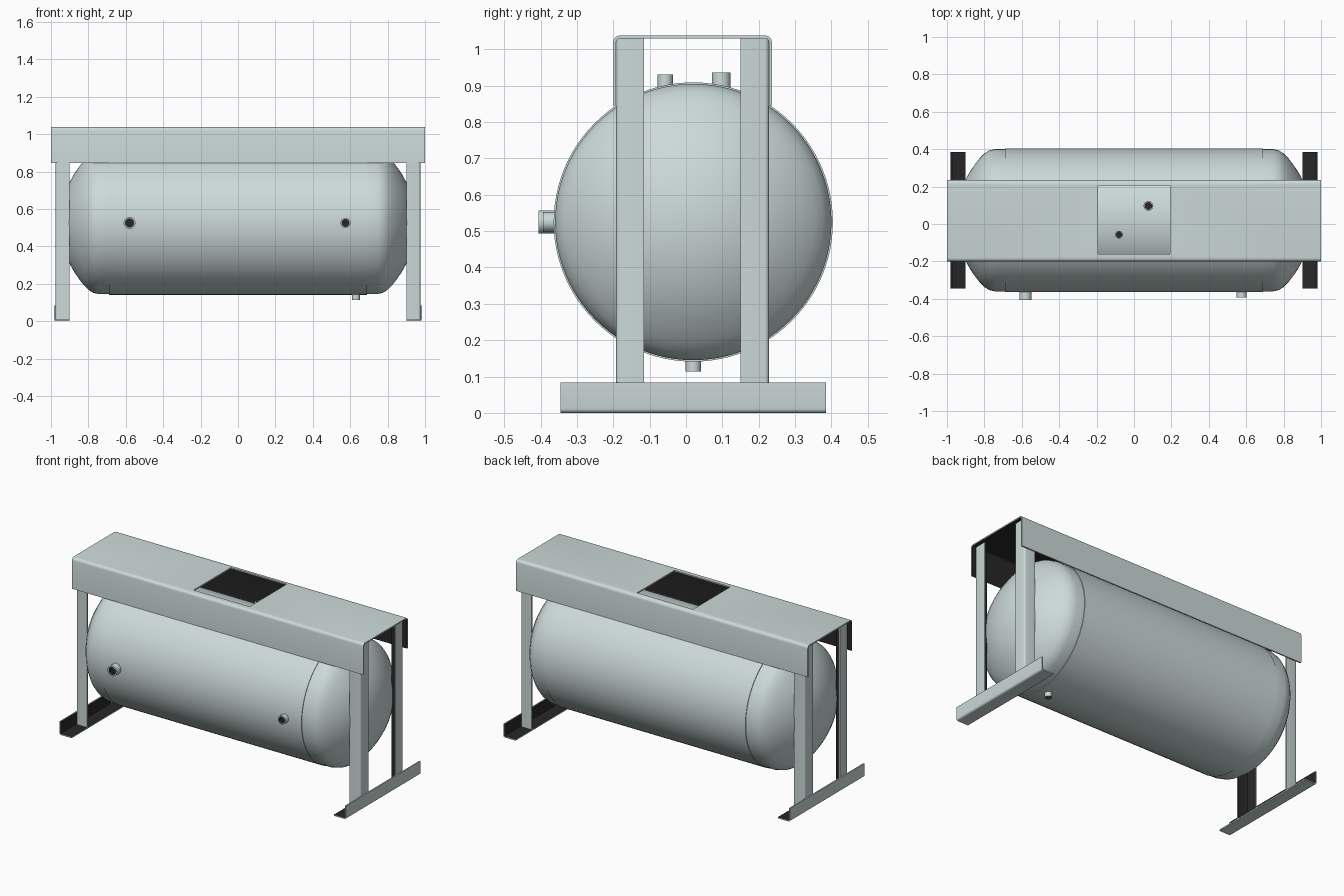
import bpy, bmesh, math
from mathutils import Vector

if "Cube" in bpy.data.objects:
    bpy.data.objects.remove(bpy.data.objects["Cube"])


def make_material(name, colour):
    m = bpy.data.materials.new(name)
    m.diffuse_color = (*colour, 1)
    m.use_nodes = True
    m.node_tree.nodes["Principled BSDF"].inputs["Base Color"].default_value = m.diffuse_color
    return m


STEEL = make_material("pale grey green steel", (0.60, 0.70, 0.69))
DARK = make_material("dark inner surface", (0.02, 0.02, 0.02))


def finish(name, bm, angle=35):
    bmesh.ops.recalc_face_normals(bm, faces=bm.faces)
    me = bpy.data.meshes.new(name)
    bm.to_mesh(me)
    bm.free()
    ob = bpy.data.objects.new(name, me)
    bpy.context.collection.objects.link(ob)
    me.materials.append(STEEL)
    me.materials.append(DARK)
    bpy.ops.object.select_all(action='DESELECT')
    ob.select_set(True)
    bpy.context.view_layer.objects.active = ob
    bpy.ops.object.shade_smooth_by_angle(angle=math.radians(angle))
    return ob


def bent_sheet(name, path, radius, t, place, a, b, steps=4):
    """Folded sheet: right-angled path, rounded bends, extruded from a to b.
    The side facing into the fold is dark."""
    p = [Vector(q) for q in path]
    d = [(p[i + 1] - p[i]).normalized() for i in range(len(p) - 1)]
    outer, inner = [p[0]], [p[0] + t * d[1]]
    for i in range(1, len(p) - 1):
        d1, d2 = d[i - 1], d[i]
        c = p[i] - radius * d1 + radius * d2
        for k in range(steps + 1):
            th = math.pi / 2 * k / steps
            v = d1 * math.sin(th) - d2 * math.cos(th)
            outer.append(c + radius * v)
            inner.append(c + (radius - t) * v)
    outer.append(p[-1])
    inner.append(p[-1] - t * d[-2])
    ring = outer + inner[::-1]
    n, m = len(ring), len(outer)
    bm = bmesh.new()
    lo = [bm.verts.new(place(q.x, q.y, a)) for q in ring]
    hi = [bm.verts.new(place(q.x, q.y, b)) for q in ring]
    for i in range(n):
        j = (i + 1) % n
        f = bm.faces.new((lo[i], lo[j], hi[j], hi[i]))
        f.material_index = 1 if m <= i < n - 1 else 0
    for vs in (lo, hi):     # sheet ends, one quad per step
        for i in range(m - 1):
            bm.faces.new((vs[i], vs[i + 1], vs[n - 2 - i], vs[n - 1 - i]))
    return finish(name, bm)


def lathe(name, profile, origin, direction, segs, dark_from=999):
    """Revolve (radius, height) points about a direction."""
    rot = Vector(direction).to_track_quat('Z', 'Y').to_matrix()
    bm = bmesh.new()
    rings = []
    for r, h in profile:
        cnt = 1 if r == 0 else segs
        rings.append([bm.verts.new(Vector(origin) + rot @ Vector((
            r * math.cos(2 * math.pi * k / segs),
            r * math.sin(2 * math.pi * k / segs), h))) for k in range(cnt)])
    for i, (A, B) in enumerate(zip(rings, rings[1:])):
        for k in range(segs):
            j = (k + 1) % segs
            if len(A) == 1:
                vs = (A[0], B[j], B[k])
            elif len(B) == 1:
                vs = (A[k], A[j], B[0])
            else:
                vs = (A[k], A[j], B[j], B[k])
            bm.faces.new(vs).material_index = 1 if i >= dark_from else 0
    return finish(name, bm)


# Tank: shell stands slightly proud of the two dished heads
CY, CZ, R = 0.02, 0.525, 0.384
lathe("tank_shell", [(0, -0.69), (R, -0.69), (R, 0.69), (0, 0.69)],
      (0, CY, CZ), (1, 0, 0), 96)
knuckle = [(0.380, 0.68), (0.380, 0.745), (0.373, 0.775), (0.357, 0.80),
           (0.332, 0.825)]
crown = [(r, 0.45 + math.sqrt(0.25 - r * r))
         for r in (0.30, 0.26, 0.22, 0.17, 0.12, 0.06, 0)]
for side, s in (("left", -1), ("right", 1)):
    lathe(side + "_tank_head", knuckle + crown, (0, CY, CZ), (s, 0, 0), 96)


# Open pipe fittings: name, tip position, direction, radius
for name, tip, way, r in (
        ("front_left_fitting", (-0.58, -0.405, CZ), (0, -1, 0), 0.032),
        ("front_right_fitting", (0.575, -0.393, CZ), (0, -1, 0), 0.027),
        ("top_small_fitting", (-0.08, -0.057, 0.93), (0, 0, 1), 0.021),
        ("top_large_fitting", (0.077, 0.097, 0.936), (0, 0, 1), 0.026),
        ("drain_fitting", (0.63, CY, 0.114), (0, 0, -1), 0.021)):
    lathe(name, [(r, -0.06), (r, 0), (r * 0.72, 0), (r * 0.72, -0.02),
                 (0, -0.02)], tip, way, 24, dark_from=2)

# Folded canopy with a rectangular access opening
canopy = bent_sheet(
    "canopy",
    [(-0.2, 0.845), (-0.2, 1.038), (0.236, 1.038), (0.236, 0.845)],
    0.018, 0.008, lambda u, v, w: (w, u, v), -1, 1)
bpy.ops.mesh.primitive_cube_add(size=1, location=(0, 0.0225, 1.035))
cutter = bpy.context.object
cutter.name = "opening_cutter"
cutter.scale = (0.384, 0.365, 0.06)
cutter.hide_render = True
cut = canopy.modifiers.new("opening", 'BOOLEAN')
cut.operation = 'DIFFERENCE'
cut.solver = 'EXACT'
cut.object = cutter
bpy.context.view_layer.update()
bpy.context.view_layer.objects.active = canopy
bpy.ops.object.modifier_apply(modifier=cut.name)
bpy.data.objects.remove(cutter)

# Angle-section legs and feet on both ends
for side, s in (("left", -1), ("right", 1)):
    for end, y0, y1 in (("front", -0.192, -0.115), ("back", 0.228, 0.15)):
        bent_sheet(f"{side}_{end}_leg",
                   [(s * 0.90, y0), (s * 0.975, y0), (s * 0.975, y1)],
                   0.011, 0.008, lambda u, v, w: (u, v, w), 0.008, 1.03)
    bent_sheet(side + "_foot",
               [(s * 0.90, 0), (s * 0.983, 0), (s * 0.983, 0.083)],
               0.012, 0.008, lambda u, v, w: (u, w, v), -0.345, 0.385)
